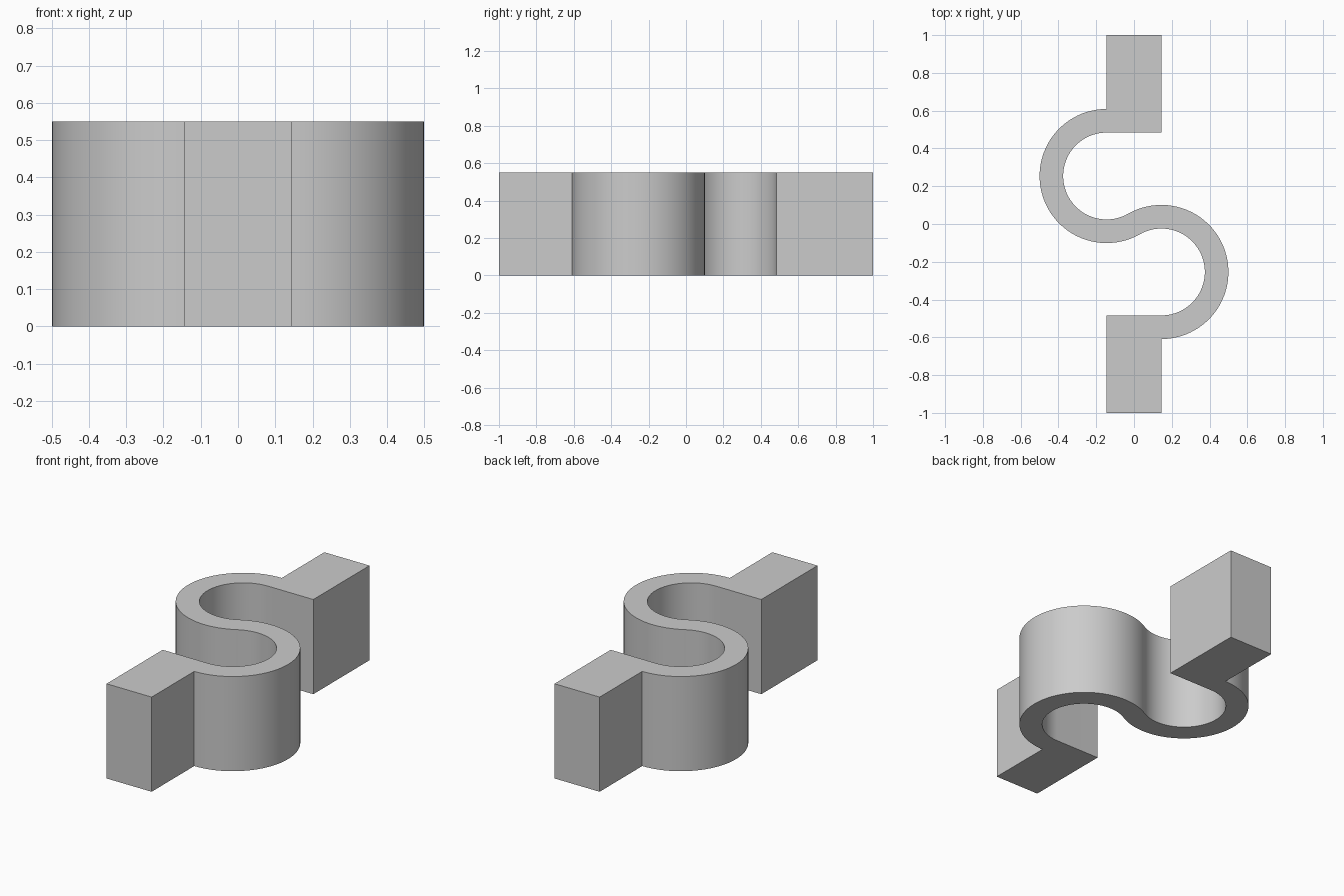
import bpy, bmesh
from math import radians, degrees, cos, sin, atan2, sqrt

cube = bpy.data.objects.get("Cube")
if cube:
    bpy.data.objects.remove(cube, do_unlink=True)

HEIGHT = 0.55
OUTER, INNER = 0.355, 0.23
HALF_WIDTH = 0.145
STEPS = 48

# Bend centre: the two bends meet tangentially at the origin
cx = -HALF_WIDTH
cy = sqrt(((OUTER + INNER) / 2) ** 2 - cx ** 2)
start = 90
end = 360 + degrees(atan2(-cy, -cx))


def arc(radius):
    angles = [radians(start + (end - start) * i / STEPS) for i in range(STEPS + 1)]
    return [(cx + radius * cos(a), cy + radius * sin(a)) for a in angles]


def opposite(points):
    return [(-x, -y) for x, y in points]


# Half outline: end block, outer bend, then the inside of the other bend
half = [(HALF_WIDTH, cy + INNER), (HALF_WIDTH, 1), (-HALF_WIDTH, 1)]
half += arc(OUTER) + opposite(arc(INNER)[::-1])[1:]
outline = half + opposite(half)

# Extrude the outline into a solid
bm = bmesh.new()
base = bm.faces.new([bm.verts.new((x, y, 0)) for x, y in outline])
solid = bmesh.ops.extrude_face_region(bm, geom=[base], use_keep_orig=True)
top = [v for v in solid["geom"] if isinstance(v, bmesh.types.BMVert)]
bmesh.ops.translate(bm, verts=top, vec=(0, 0, HEIGHT))
bmesh.ops.recalc_face_normals(bm, faces=bm.faces)
mesh = bpy.data.meshes.new("s_bend_link")
bm.to_mesh(mesh)
bm.free()

link = bpy.data.objects.new("s_bend_link", mesh)
bpy.context.collection.objects.link(link)

# Plain grey material
grey = bpy.data.materials.new("grey")
grey.use_nodes = True
colour = (0.6, 0.6, 0.6, 1)
grey.diffuse_color = colour
grey.node_tree.nodes["Principled BSDF"].inputs["Base Color"].default_value = colour
mesh.materials.append(grey)

# Smooth bends, sharp corners
bpy.ops.object.select_all(action='DESELECT')
link.select_set(True)
bpy.context.view_layer.objects.active = link
bpy.ops.object.shade_smooth_by_angle(angle=radians(30))
